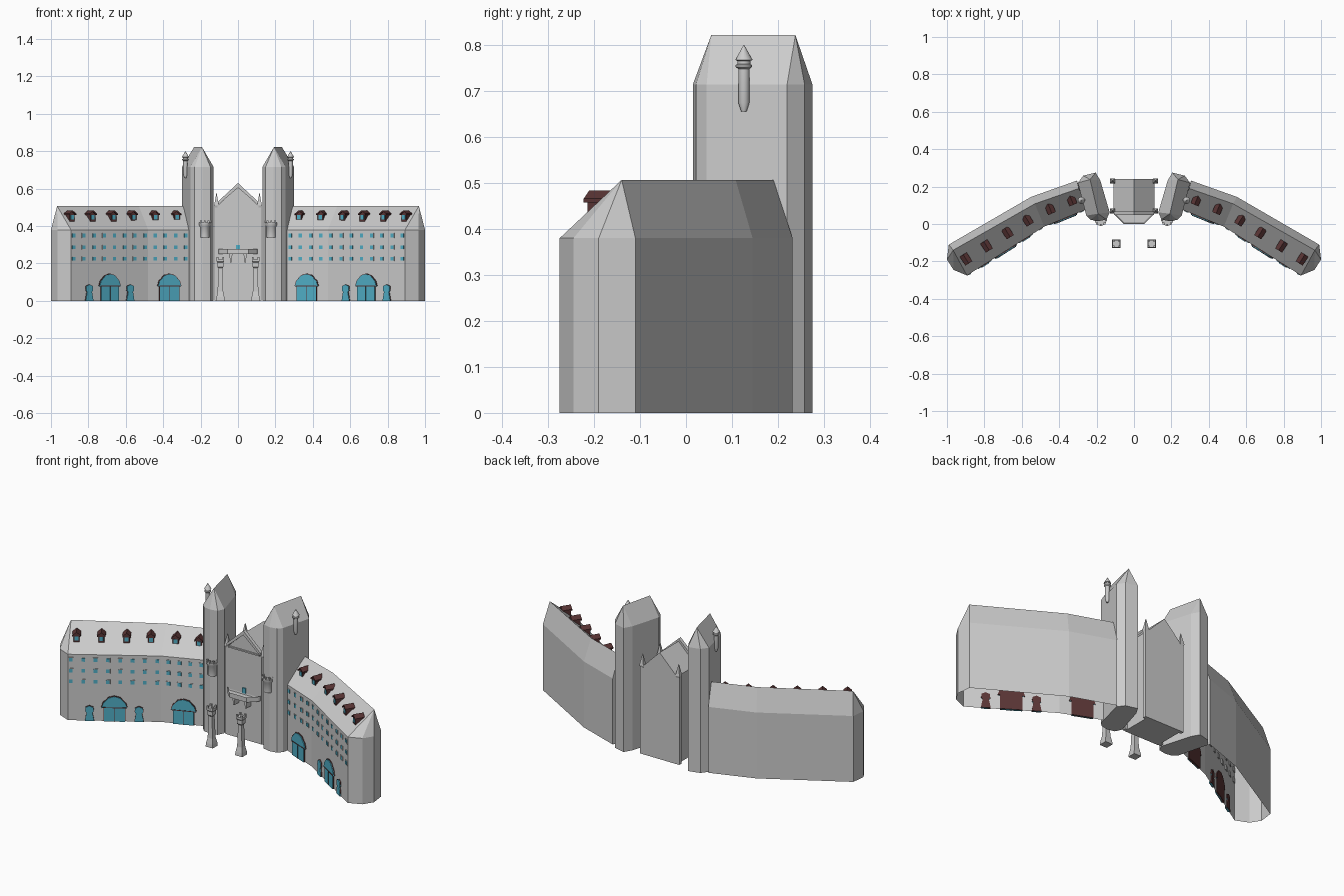
import bpy, bmesh, math
from mathutils import Matrix, Vector

if "Cube" in bpy.data.objects:
    bpy.data.objects.remove(bpy.data.objects["Cube"])


def material(name, rgb):
    m = bpy.data.materials.new(name)
    m.diffuse_color = (*rgb, 1)
    m.use_nodes = True
    m.node_tree.nodes["Principled BSDF"].inputs["Base Color"].default_value = m.diffuse_color
    return m


GLASS = material("teal_glass", (0.08, 0.42, 0.56))
DARK = material("dark_brown", (0.10, 0.035, 0.035))


def finish(bm, name, mirror=True, mat=None, smooth=False):
    bmesh.ops.recalc_face_normals(bm, faces=bm.faces)
    me = bpy.data.meshes.new(name)
    bm.to_mesh(me)
    bm.free()
    ob = bpy.data.objects.new(name, me)
    bpy.context.collection.objects.link(ob)
    if mat:
        me.materials.append(mat)
    if mirror:
        ob.modifiers.new("Mirror", 'MIRROR').use_mirror_merge = False
    if smooth:
        bpy.ops.object.select_all(action='DESELECT')
        ob.select_set(True)
        bpy.context.view_layer.objects.active = ob
        bpy.ops.object.shade_smooth_by_angle(angle=math.radians(40))
    return ob


def roofed(name, plan, eave, ridge, top, near, floor):
    """Walls on a plan outline; each outline point's roof runs to ridge[near]."""
    bm = bmesh.new()
    lo = [bm.verts.new((x, y, 0)) for x, y in plan]
    hi = [bm.verts.new((x, y, eave)) for x, y in plan]
    rd = [bm.verts.new((x, y, top)) for x, y in ridge]
    for i in range(len(plan)):
        j = (i + 1) % len(plan)
        bm.faces.new((lo[i], lo[j], hi[j], hi[i]))
        roof = [hi[i], hi[j], rd[near[j]]]
        if near[i] != near[j]:
            roof.append(rd[near[i]])
        bm.faces.new(roof)
    if floor:
        bm.faces.new(lo[::-1])
    return finish(bm, name)


def panel(bm, profile, y0, y1, mat=Matrix()):
    """Extrude an (x, z) profile from y0 to y1, then place it."""
    a = [bm.verts.new(mat @ Vector((x, y0, z))) for x, z in profile]
    b = [bm.verts.new(mat @ Vector((x, y1, z))) for x, z in profile]
    bm.faces.new(a)
    bm.faces.new(b[::-1])
    for i in range(len(a)):
        j = (i + 1) % len(a)
        bm.faces.new((a[i], b[i], b[j], a[j]))


def rect(w, z0, z1, x=0):
    return [(x - w / 2, z0), (x + w / 2, z0), (x + w / 2, z1), (x - w / 2, z1)]


def lathe(bm, cx, cy, sections, n):
    """Stack of n-sided rings (half width, z); four sides gives square shafts."""
    k, off = (math.sqrt(2), math.pi / 4) if n == 4 else (1, 0)
    rings = [[bm.verts.new((cx + k * r * math.cos(off + math.tau * i / n),
                            cy + k * r * math.sin(off + math.tau * i / n), z))
              for i in range(n)] for r, z in sections]
    for a, b in zip(rings, rings[1:]):
        for i in range(n):
            j = (i + 1) % n
            bm.faces.new((a[i], a[j], b[j], b[i]))
    bm.faces.new(rings[0][::-1])
    bm.faces.new(rings[-1])


# Curved wings with hipped roofs, open underneath
FRONT = [(0.25, 0.08), (0.48, -0.014), (0.893, -0.275)]
roofed("wing", FRONT + [(0.965, -0.245), (1.0, -0.19), (0.99, -0.11), (0.55, 0.145), (0.305, 0.232)],
       0.38, [(0.295, 0.19), (0.53, 0.108), (0.967, -0.14)], 0.507,
       [0, 1, 2, 2, 2, 2, 1, 0], False)

# Tall towers flanking the gate
roofed("tower", [(0.13, 0.062), (0.147, 0.024), (0.19, 0.015), (0.232, 0.022), (0.255, 0.045),
                 (0.30, 0.22), (0.272, 0.258), (0.205, 0.275), (0.18, 0.232)],
       0.715, [(0.192, 0.055), (0.235, 0.238)], 0.822, [0] * 5 + [1] * 4, True)


def on_wall(x):
    """Matrix placing local x/z on the wing's front wall at x."""
    a, b = FRONT[:2] if x < FRONT[1][0] else FRONT[1:]
    y = a[1] + (b[1] - a[1]) * (x - a[0]) / (b[0] - a[0])
    return Matrix.Translation((x, y, 0)) @ Matrix.Rotation(math.atan2(b[1] - a[1], b[0] - a[0]), 4, 'Z')


# Three rows of windows
frames, panes = bmesh.new(), bmesh.new()
for i in range(12):
    for z in (0.225, 0.287, 0.35):
        m = on_wall(0.28 + i * 0.0545)
        panel(frames, rect(0.025, z - 0.013, z + 0.013), -0.002, 0.004, m)
        panel(panes, rect(0.019, z - 0.01, z + 0.01), -0.004, 0.003, m)
finish(frames, "window_frames")
finish(panes, "window_panes", mat=GLASS)

# Dormers along the front roof slope
body, glass, caps = bmesh.new(), bmesh.new(), bmesh.new()
for x in (0.325, 0.44, 0.548, 0.655, 0.767, 0.877):
    m = on_wall(x - 0.02) @ Matrix.Translation((0, 0.055, 0))
    panel(body, [(-0.016, 0.425), (0.016, 0.425), (0.016, 0.462), (0, 0.475), (-0.016, 0.462)], 0, 0.05, m)
    panel(glass, rect(0.02, 0.435, 0.458), -0.003, 0.003, m)
    panel(caps, [(-0.022, 0.458), (0, 0.476), (0.022, 0.458), (0.022, 0.466), (0, 0.484), (-0.022, 0.466)],
          -0.006, 0.05, m)
finish(body, "dormer_bodies", mat=DARK)
finish(glass, "dormer_windows", mat=GLASS)
finish(caps, "dormer_roofs", mat=DARK)

# Arched doors and flanking small doors
doors, trims = bmesh.new(), bmesh.new()
big = [(-0.055, 0), (0.055, 0), (0.055, 0.078), (0.066, 0.078), (0.058, 0.105), (0.03, 0.135),
       (0, 0.143), (-0.03, 0.135), (-0.058, 0.105), (-0.066, 0.078), (-0.055, 0.078)]
small = [(-0.024, 0), (0.024, 0), (0.015, 0.048), (0.022, 0.055), (0.02, 0.078), (0, 0.087),
         (-0.02, 0.078), (-0.022, 0.055), (-0.015, 0.048)]
for x, shape in ((0.368, big), (0.687, big), (0.578, small), (0.797, small)):
    m = on_wall(x)
    panel(doors, shape, -0.008, 0.004, m)
    panel(trims, [(px * 1.05, pz * 1.025) for px, pz in shape], -0.004, 0.006, m)
    if shape is big:
        panel(trims, rect(0.003, 0, 0.08), -0.010, 0, m)
        panel(trims, rect(0.12, 0.078, 0.082), -0.010, 0, m)
finish(doors, "doors", mat=GLASS)
finish(trims, "door_trims", mat=DARK)

# Central gatehouse with gable mouldings
bm = bmesh.new()
panel(bm, [(-0.11, 0), (0.11, 0), (0.11, 0.505), (0, 0.615), (-0.11, 0.505)], 0.058, 0.24)
finish(bm, "gatehouse", False)
bm = bmesh.new()
panel(bm, [(-0.108, 0.513), (0, 0.605), (0.108, 0.513), (0.108, 0.53), (0, 0.63), (-0.108, 0.53)], 0.048, 0.068)
panel(bm, rect(0.2, 0.508, 0.516), 0.05, 0.066)
finish(bm, "gable_moulding", False)

# Corner piers with pinnacles
bm = bmesh.new()
for y in (0.07, 0.23):
    lathe(bm, 0.115, y, [(0.01, 0), (0.01, 0.50), (0.013, 0.51), (0.009, 0.53), (0.001, 0.575)], 4)
finish(bm, "corner_pinnacles")

# Balcony with recessed floor, brackets and its window
bm = bmesh.new()
plan = [(-0.105, 0.06), (-0.10, 0.045), (-0.055, 0.0), (0.055, 0.0), (0.10, 0.045), (0.105, 0.06)]
face = bm.faces.new([bm.verts.new((x, y, 0.25)) for x, y in plan])
ext = bmesh.ops.extrude_face_region(bm, geom=[face])["geom"]
bmesh.ops.translate(bm, verts=[v for v in ext if isinstance(v, bmesh.types.BMVert)], vec=(0, 0, 0.028))
top = [f for f in ext if isinstance(f, bmesh.types.BMFace)]
bm.normal_update()
bmesh.ops.inset_region(bm, faces=top, thickness=0.006)
bmesh.ops.translate(bm, verts=top[0].verts, vec=(0, 0, -0.018))
finish(bm, "balcony", False)
bm = bmesh.new()
panel(bm, [(0.034, 0.205), (0.042, 0.205), (0.046, 0.252), (0.03, 0.252)], 0.015, 0.06)
finish(bm, "balcony_brackets")
bm = bmesh.new()
panel(bm, rect(0.022, 0.268, 0.298), 0.052, 0.062)
finish(bm, "balcony_window", False, GLASS)

# Battlemented bays on the tower fronts
bm = bmesh.new()
lathe(bm, 0.178, 0.022, [(0.025, 0.34), (0.025, 0.395), (0.032, 0.405), (0.032, 0.418)], 12)
for i in range(8):
    a = math.tau * i / 8
    lathe(bm, 0.178 + 0.028 * math.cos(a), 0.022 + 0.028 * math.sin(a), [(0.005, 0.416), (0.005, 0.43)], 4)
finish(bm, "tower_bay", smooth=True)

# Round corbelled turrets on the outer tower sides
bm = bmesh.new()
lathe(bm, 0.281, 0.126, [(0.006, 0.656), (0.012, 0.675), (0.012, 0.748), (0.018, 0.753), (0.018, 0.757),
                         (0.014, 0.759), (0.014, 0.766), (0.019, 0.768), (0.001, 0.80)], 16)
finish(bm, "turret", smooth=True)

# Freestanding gate posts
bm = bmesh.new()
lathe(bm, 0.094, -0.106, [(0.023, 0), (0.021, 0.02), (0.015, 0.05), (0.011, 0.175), (0.016, 0.182),
                          (0.016, 0.205), (0.02, 0.21), (0.02, 0.222)], 4)
for dx in (-0.015, 0.015):
    for dy in (-0.015, 0.015):
        lathe(bm, 0.094 + dx, -0.106 + dy, [(0.005, 0.22), (0.005, 0.234)], 4)
finish(bm, "gate_posts")
